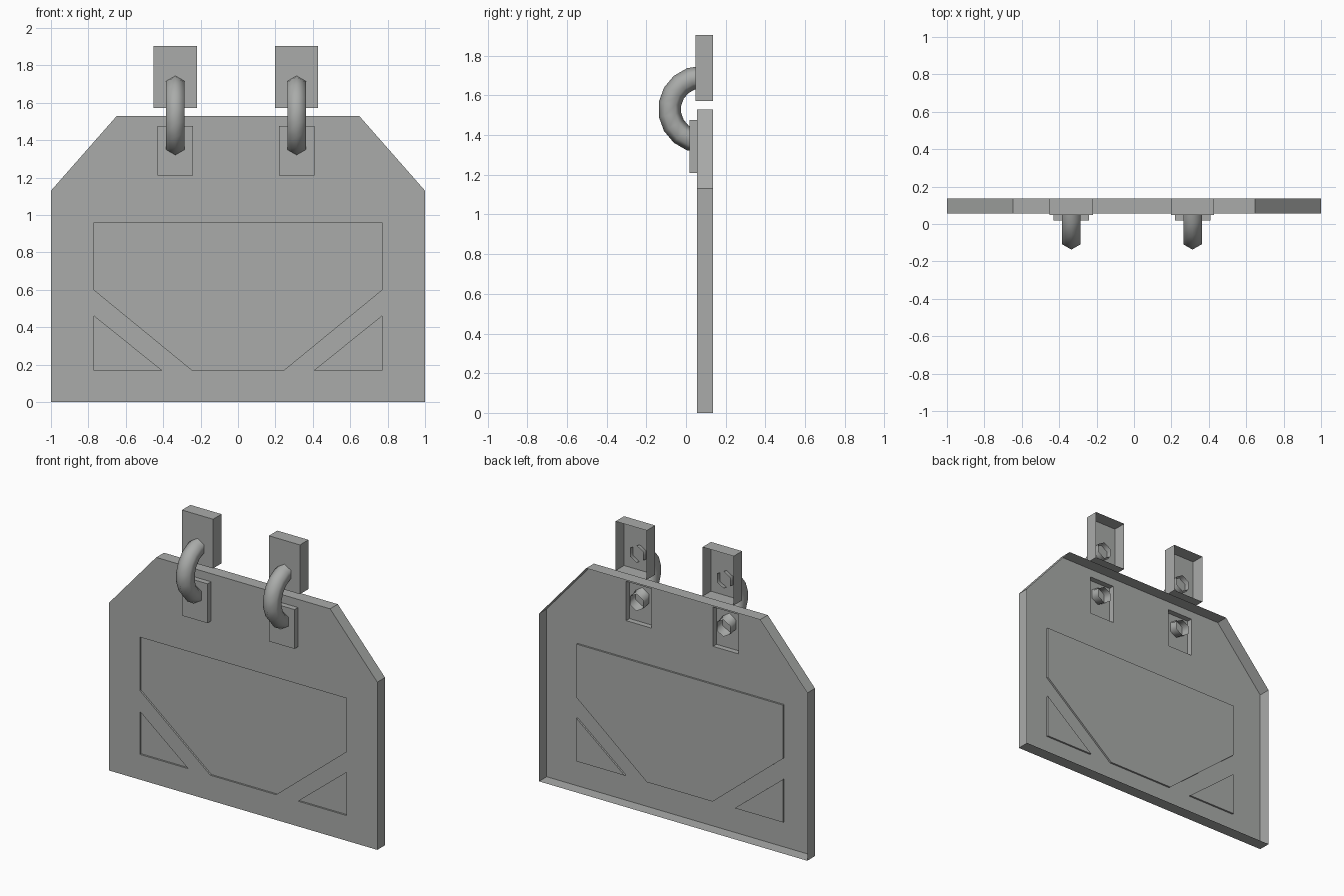
import bpy, bmesh, math

if "Cube" in bpy.data.objects:
    bpy.data.objects.remove(bpy.data.objects["Cube"])

FRONT, BACK = 0.055, 0.137      # depth of the sign sheet and its open back rim

grey = bpy.data.materials.new("plain grey")
grey.diffuse_color = (0.40, 0.41, 0.40, 1)
grey.use_nodes = True
grey.node_tree.nodes["Principled BSDF"].inputs["Base Color"].default_value = grey.diffuse_color


def finish(bm, name, smooth=False):
    """Turn a bmesh into a grey object whose front faces look towards -y."""
    bmesh.ops.recalc_face_normals(bm, faces=bm.faces[:])
    if not smooth and sum(f.normal.y * f.calc_area() for f in bm.faces) > 0:
        bmesh.ops.reverse_faces(bm, faces=bm.faces[:])
    for f in bm.faces:
        f.smooth = smooth
    me = bpy.data.meshes.new(name)
    bm.to_mesh(me)
    bm.free()
    me.materials.append(grey)
    ob = bpy.data.objects.new(name, me)
    bpy.context.collection.objects.link(ob)
    return ob


def loop(bm, pts, y):
    return [bm.verts.new((x, y, z)) for x, z in pts]


def walls(bm, a, b):
    n = len(a)
    for i in range(n):
        j = (i + 1) % n
        bm.faces.new((a[i], a[j], b[j], b[i]))


def edges_of(bm, vs):
    return [bm.edges.get((vs[i - 1], vs[i])) for i in range(len(vs))]


def rect(x0, x1, z0, z1):
    return [(x0, z0), (x1, z0), (x1, z1), (x0, z1)]


# Sign board: open-backed shell with recessed panels and raised lugs
bm = bmesh.new()
outline = [(-1, 0), (1, 0), (1, 1.13), (0.648, 1.53), (-0.648, 1.53), (-1, 1.13)]
rim = loop(bm, outline, FRONT)
walls(bm, rim, loop(bm, outline, BACK))
sheet_edges = edges_of(bm, rim)

panel = [(-0.245, 0.17), (0.245, 0.17), (0.77, 0.6), (0.77, 0.96),
         (-0.77, 0.96), (-0.77, 0.6)]
triangle = [(-0.77, 0.17), (-0.41, 0.17), (-0.77, 0.46)]
features = [(panel, FRONT + 0.012), (triangle, FRONT + 0.012),
            ([(-x, z) for x, z in triangle], FRONT + 0.012)]
RINGS = (-0.335, 0.313)
for x in RINGS:
    features.append((rect(x - 0.095, x + 0.095, 1.21, 1.475), 0.018))
for pts, depth in features:
    edge, cap = loop(bm, pts, FRONT), loop(bm, pts, depth)
    walls(bm, edge, cap)
    bm.faces.new(cap)
    sheet_edges += edges_of(bm, edge)
bmesh.ops.triangle_fill(bm, use_beauty=True, edges=sheet_edges, normal=(0, -1, 0))
finish(bm, "sign_board")

for side, x in zip(("left", "right"), RINGS):
    # Wall bracket: box open at the back
    bm = bmesh.new()
    pts = rect(x - 0.116, x + 0.116, 1.573, 1.905)
    front = loop(bm, pts, 0.047)
    bm.faces.new(front)
    walls(bm, front, loop(bm, pts, BACK))
    finish(bm, "bracket_" + side)

    # Half ring: six-sided tube swept through nine steps, open ends
    bm = bmesh.new()
    tube, major = 0.057, 0.163
    previous = None
    for i in range(10):
        a = math.radians(-90 + 20 * i)
        section = []
        for k in range(6):
            t = math.radians(60 * k)
            r = major + tube * math.cos(t)
            section.append(bm.verts.new((x + tube * math.sin(t),
                                         0.08 - r * math.cos(a),
                                         1.53 + r * math.sin(a))))
        if previous:
            walls(bm, previous, section)
        previous = section
    finish(bm, "ring_" + side, smooth=True)
